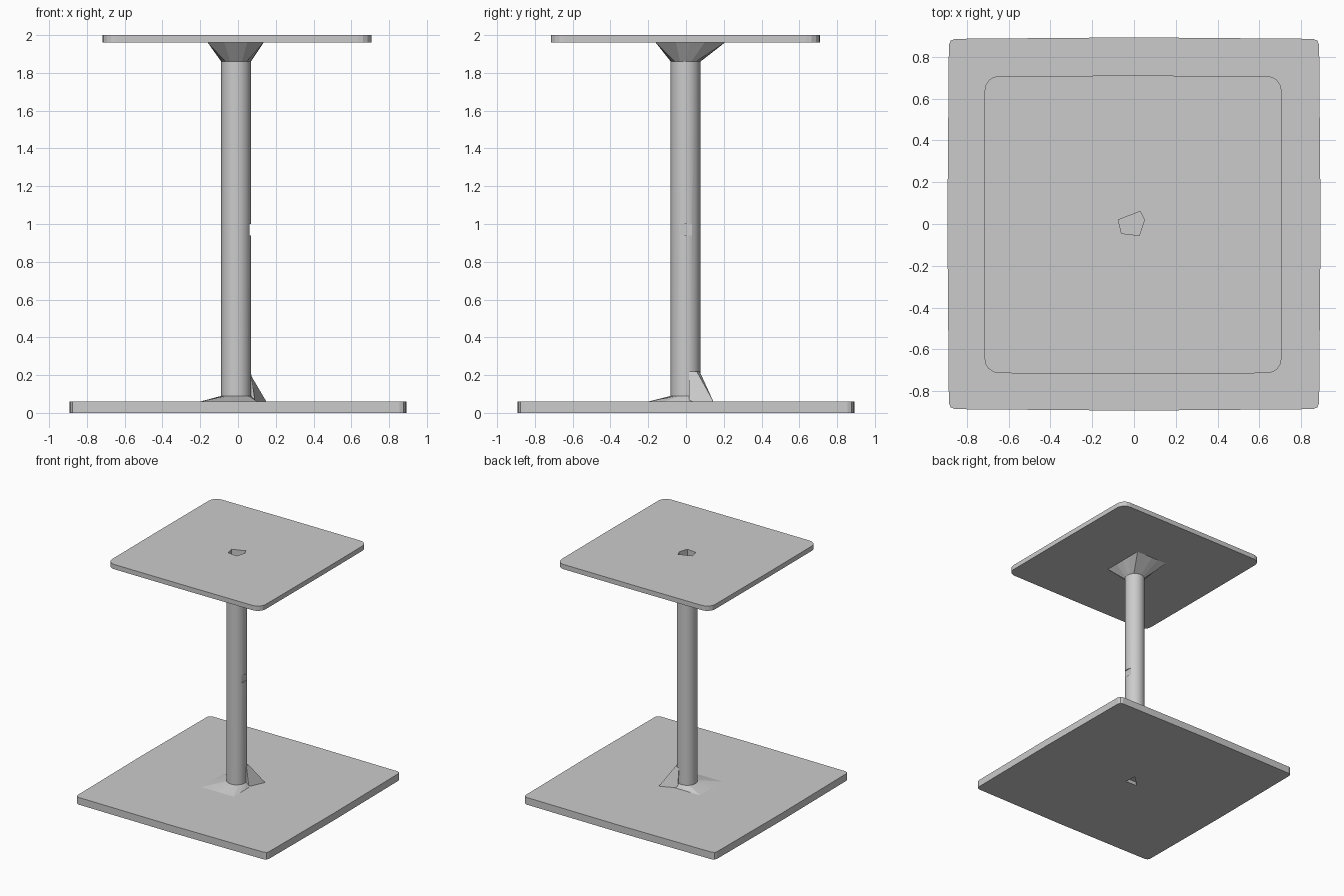
import bpy, bmesh
from math import sin, cos, pi, radians

if "Cube" in bpy.data.objects:
    bpy.data.objects.remove(bpy.data.objects["Cube"])

CX, CY, R = -0.01, -0.002, 0.079   # column axis and radius


def loft(name, loops, smooth=False):
    """Closed solid through loops of equal point count."""
    bm = bmesh.new()
    rings = [[bm.verts.new(p) for p in loop] for loop in loops]
    n = len(rings[0])
    for a, b in zip(rings, rings[1:]):
        for i in range(n):
            j = (i + 1) % n
            bm.faces.new((a[i], a[j], b[j], b[i]))
    bm.faces.new(rings[0][::-1])
    bm.faces.new(rings[-1])
    bmesh.ops.recalc_face_normals(bm, faces=bm.faces)
    me = bpy.data.meshes.new(name)
    bm.to_mesh(me)
    bm.free()
    ob = bpy.data.objects.new(name, me)
    bpy.context.collection.objects.link(ob)
    if smooth:
        bpy.ops.object.select_all(action='DESELECT')
        bpy.context.view_layer.objects.active = ob
        ob.select_set(True)
        bpy.ops.object.shade_smooth_by_angle(angle=radians(30))
    return ob


def prism(name, outline, z0, z1):
    return loft(name, [[(x, y, z) for x, y in outline] for z in (z0, z1)])


def plate_outline(x0, x1, y0, y1, r, steps, bow):
    """Rounded rectangle whose sides bow outward slightly."""
    pts = []
    corners = [(x1, y1, 0), (x0, y1, 1), (x0, y0, 2), (x1, y0, 3)]
    mids = [((x0 + x1) / 2, y1 + bow), (x0 - bow, (y0 + y1) / 2),
            ((x0 + x1) / 2, y0 - bow), (x1 + bow, (y0 + y1) / 2)]
    for (x, y, q), mid in zip(corners, mids):
        cx = x - r if q in (0, 3) else x + r
        cy = y - r if q in (0, 1) else y + r
        for s in range(steps + 1):
            a = (q + s / steps) * pi / 2
            pts.append((cx + r * cos(a), cy + r * sin(a)))
        pts.append(mid)
    return pts


def circle(z, r=R, n=16):
    return [(CX + r * cos(2 * pi * i / n), CY + r * sin(2 * pi * i / n), z) for i in range(n)]


def square(x0, x1, y0, y1, z, n=16):
    """Rectangle sampled at the same angles as the circle."""
    pts = []
    for i in range(n):
        c, s = cos(2 * pi * i / n), sin(2 * pi * i / n)
        m = max(abs(c), abs(s))
        pts.append(((x0 + x1) / 2 + c / m * (x1 - x0) / 2,
                    (y0 + y1) / 2 + s / m * (y1 - y0) / 2, z))
    return pts


def cut(targets, cutter):
    cutter.hide_render = True
    cutter.hide_set(True)
    for t in targets:
        mod = t.modifiers.new("cut", 'BOOLEAN')
        mod.operation = 'DIFFERENCE'
        mod.solver = 'EXACT'
        mod.object = cutter


# Plates
base = prism("base_plate", plate_outline(-0.886, 0.886, -0.886, 0.886, 0.03, 2, 0.007), 0.0, 0.06)
top = prism("top_plate", plate_outline(-0.715, 0.706, -0.714, 0.708, 0.07, 4, 0.002), 1.96, 2.0)

# Column with flared head and low foot collar
column = loft("column", [circle(0.06), circle(1.87)], smooth=True)
head = loft("head_flare", [circle(1.86), square(-0.16, 0.135, -0.16, 0.205, 1.96)])
foot = loft("foot_collar", [square(-0.2, 0.1, -0.2, 0.1, 0.06), circle(0.09)])

# Corner gusset at the foot
loft("foot_gusset", [
    [(0.03, 0.015, 0.06), (0.09, 0.015, 0.06), (0.15, 0.145, 0.06), (0.015, 0.09, 0.06)],
    [(0.03, 0.015, 0.22), (0.068, 0.015, 0.22), (0.056, 0.056, 0.22), (0.015, 0.072, 0.22)]])

# Irregular pit in the top plate, small notch in the column, small dent below
pit = prism("pit_cutter", [(-0.075, 0.02), (-0.06, -0.045), (0.025, -0.055), (0.05, 0.02), (0.03, 0.06)], 1.88, 2.05)
cut([top, head], pit)
notch = prism("notch_cutter", [(0.06, -0.05), (0.12, -0.05), (0.12, 0.04), (0.06, 0.04)], 0.94, 1.0)
cut([column], notch)
dent = prism("dent_cutter", [(-0.06, -0.04), (0.05, -0.04), (0.04, 0.06)], -0.05, 0.03)
cut([base], dent)
